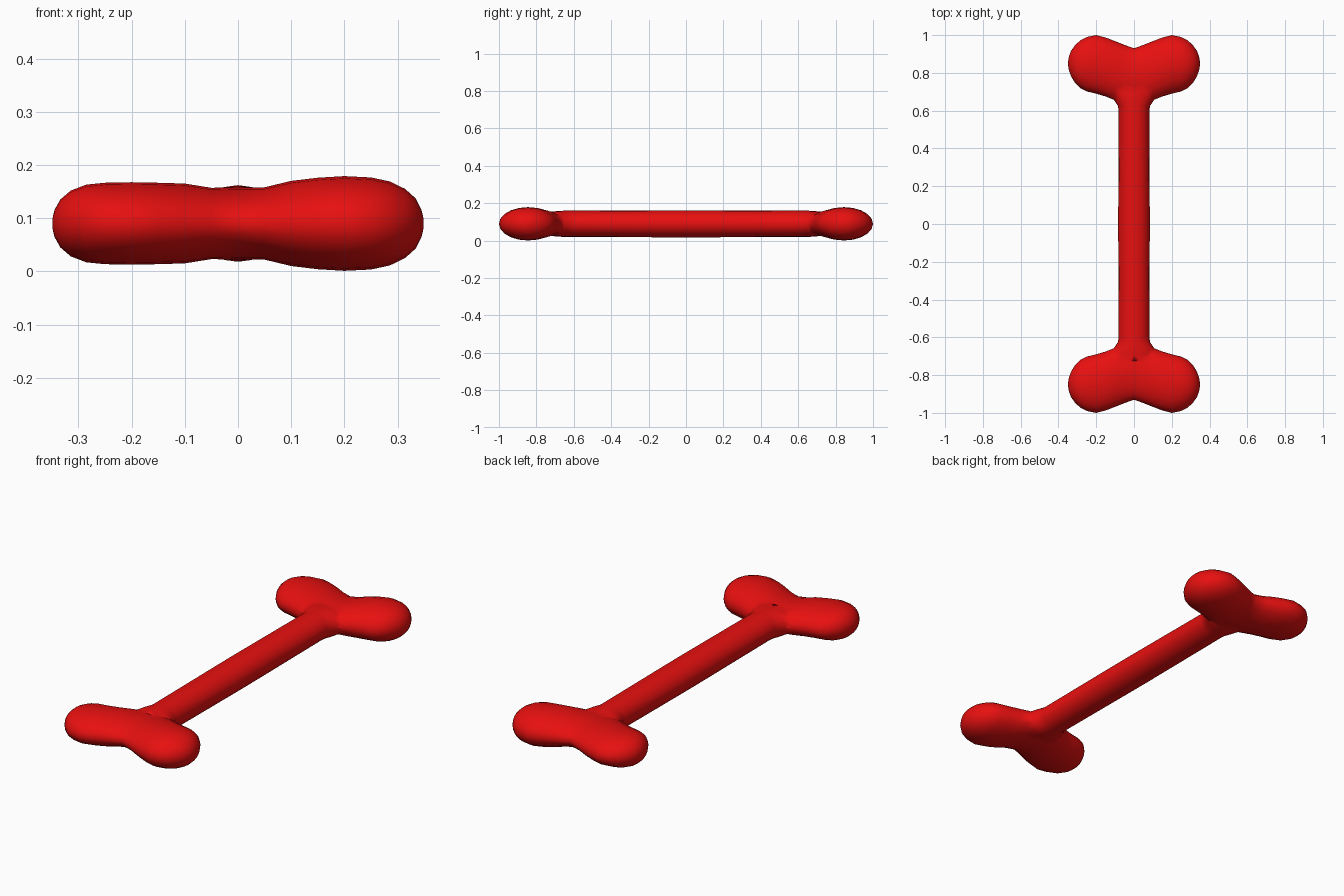
import bpy, bmesh, math
from mathutils import Vector

if "Cube" in bpy.data.objects:
    bpy.data.objects.remove(bpy.data.objects["Cube"])

red = bpy.data.materials.new("red")
red.diffuse_color = (0.8, 0.005, 0.005, 1)
red.use_nodes = True
red.node_tree.nodes["Principled BSDF"].inputs["Base Color"].default_value = red.diffuse_color
ZC = 0.09
N = 20


def loft(name, rings):
    """Skin a list of vertex rings and close both ends."""
    bm = bmesh.new()
    vr = [[bm.verts.new(p) for p in r] for r in rings]
    for a, b in zip(vr, vr[1:]):
        for i in range(N):
            j = (i + 1) % N
            bm.faces.new((a[i], a[j], b[j], b[i]))
    bm.faces.new(vr[0])
    bm.faces.new(vr[-1])
    bmesh.ops.recalc_face_normals(bm, faces=bm.faces)
    me = bpy.data.meshes.new(name)
    bm.to_mesh(me)
    bm.free()
    me.materials.append(red)
    ob = bpy.data.objects.new(name, me)
    bpy.context.collection.objects.link(ob)
    return ob


def ellipse(center, u, hu, hz):
    return [Vector(center) + Vector(u) * hu * math.cos(t) + Vector((0, 0, hz * math.sin(t)))
            for t in (2 * math.pi * i / N for i in range(N))]


# shaft: (y, half width, half height), flaring into the ends
half = [(0, .084, .072), (.15, .083, .072), (.6, .081, .07), (.625, .085, .07),
        (.655, .105, .07), (.69, .125, .068), (.76, .12, .06), (.82, .08, .045)]
prof = [(-y, a, b) for y, a, b in reversed(half[1:])] + half
bone = loft("bone", [ellipse((0, y, ZC), (1, 0, 0), a, b) for y, a, b in prof])

# knobbed end: (x, inner y, outer y, half height right, half height left)
knob = [(0, .62, .93, .068, .068), (.05, .635, .948, .068, .067), (.1, .655, .968, .08, .075),
        (.15, .675, .987, .086, .0765), (.2, .69, 1.0, .089, .0775), (.25, .702, .99, .0865, .0765),
        (.285, .72, .972, .079, .073), (.314, .75, .944, .065, .062), (.334, .783, .915, .047, .045),
        (.345, .815, .885, .025, .025), (.349, .84, .86, .008, .008)]
for s, name in ((-1, "front_end"), (1, "back_end")):
    rows = [(-x, lo, hi, l) for x, lo, hi, r, l in reversed(knob[1:])]
    rows += [(x, lo, hi, r) for x, lo, hi, r, l in knob]
    end = loft(name, [ellipse((x, s * (lo + hi) / 2, ZC), (0, 1, 0), (hi - lo) / 2, h)
                      for x, lo, hi, h in rows])
    # fuse the end to the shaft
    mod = bone.modifiers.new("fuse", "BOOLEAN")
    mod.operation = "UNION"
    mod.solver = "EXACT"
    mod.object = end
    bpy.context.view_layer.objects.active = bone
    bpy.ops.object.modifier_apply(modifier=mod.name)
    bpy.data.objects.remove(end)

for p in bone.data.polygons:
    p.use_smooth = True
    p.material_index = 0
